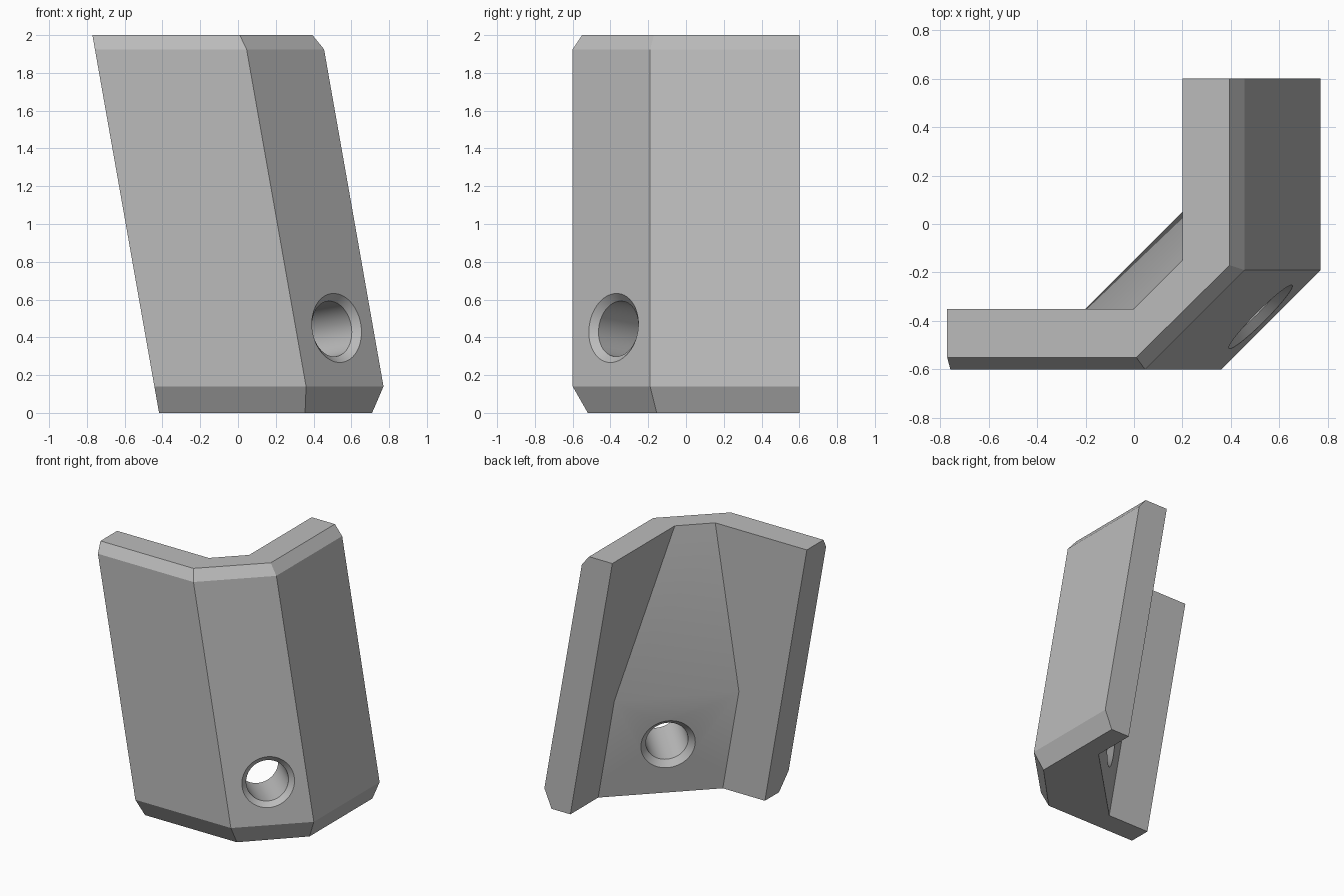
import bpy, bmesh, math
from mathutils import Vector, Matrix

cube = bpy.data.objects.get("Cube")
if cube:
    bpy.data.objects.remove(cube, do_unlink=True)

grey = bpy.data.materials.new("plain_grey")
grey.use_nodes = True
colour = (0.5, 0.5, 0.5, 1)
grey.diffuse_color = colour
grey.node_tree.nodes["Principled BSDF"].inputs["Base Color"].default_value = colour

LEAN = math.tan(math.radians(10))   # sideways lean per unit of height
LEFT, BACK = -0.418, 0.6            # free ends of the two walls
INNER_X, INNER_Y = 0.552, -0.35     # inner faces of the two walls
PAD_TOP, HEIGHT = 0.77, 2.0


def add_object(name, bm):
    bmesh.ops.recalc_face_normals(bm, faces=bm.faces)
    mesh = bpy.data.meshes.new(name)
    bm.to_mesh(mesh)
    bm.free()
    mesh.materials.append(grey)
    obj = bpy.data.objects.new(name, mesh)
    bpy.context.collection.objects.link(obj)
    return obj


def loft(name, rings):
    bm = bmesh.new()
    rows = [[bm.verts.new(p) for p in ring] for ring in rings]
    n = len(rows[0])
    for low, high in zip(rows, rows[1:]):
        for i in range(n):
            j = (i + 1) % n
            bm.faces.new((low[i], low[j], high[j], high[i]))
    bm.faces.new(rows[0][::-1])
    bm.faces.new(rows[-1])
    return add_object(name, bm)


def section(z, front, corner_x, right, corner_y):
    # The inner corner pad tapers from its ledge up to the top
    t = max(0, (z - PAD_TOP) / (HEIGHT - PAD_TOP))
    pad_x = -0.064 + t * 0.416
    pad_y = INNER_Y + INNER_X - pad_x
    outline = [(LEFT, front), (corner_x, front), (right, corner_y), (right, BACK),
               (INNER_X, BACK), (INNER_X, pad_y), (pad_x, INNER_Y), (LEFT, INNER_Y)]
    return [(x - LEAN * z, y, z) for x, y in outline]


# Angled bracket with bevelled outer top and bottom edges
full = (-0.6, 0.385, 0.795, -0.19)
bracket = loft("angled_bracket", [
    section(0, -0.52, 0.355, 0.71, -0.155),
    section(0.14, *full),
    section(PAD_TOP, *full),
    section(1.925, *full),
    section(HEIGHT, -0.55, 0.362, 0.747, -0.17)])

# Bore through the corner, countersunk at both ends
axis = Vector((-1, 1, -LEAN)).normalized()
place = Matrix.Translation((0.525, -0.386, 0.45)) @ axis.to_track_quat('Z', 'Y').to_matrix().to_4x4()
DEPTH, SINK, BORE, SIDES = 0.492, 0.04, 0.148, 64
profile = [(-0.04, BORE + 2 * SINK), (SINK, BORE), (DEPTH - SINK, BORE), (DEPTH + 0.04, BORE + 2 * SINK)]
cutter = loft("bore_cutter", [
    [place @ Vector((r * math.cos(a), r * math.sin(a), d))
     for a in (math.tau * k / SIDES for k in range(SIDES))]
    for d, r in profile])
cutter.hide_render = True

cut = bracket.modifiers.new("bore", 'BOOLEAN')
cut.object = cutter
cut.operation = 'DIFFERENCE'
cut.solver = 'EXACT'
bpy.ops.object.select_all(action='DESELECT')
bpy.context.view_layer.objects.active = bracket
bracket.select_set(True)
bpy.ops.object.modifier_apply(modifier="bore")
bpy.data.objects.remove(cutter, do_unlink=True)
bpy.ops.object.shade_smooth_by_angle(angle=math.radians(25))
